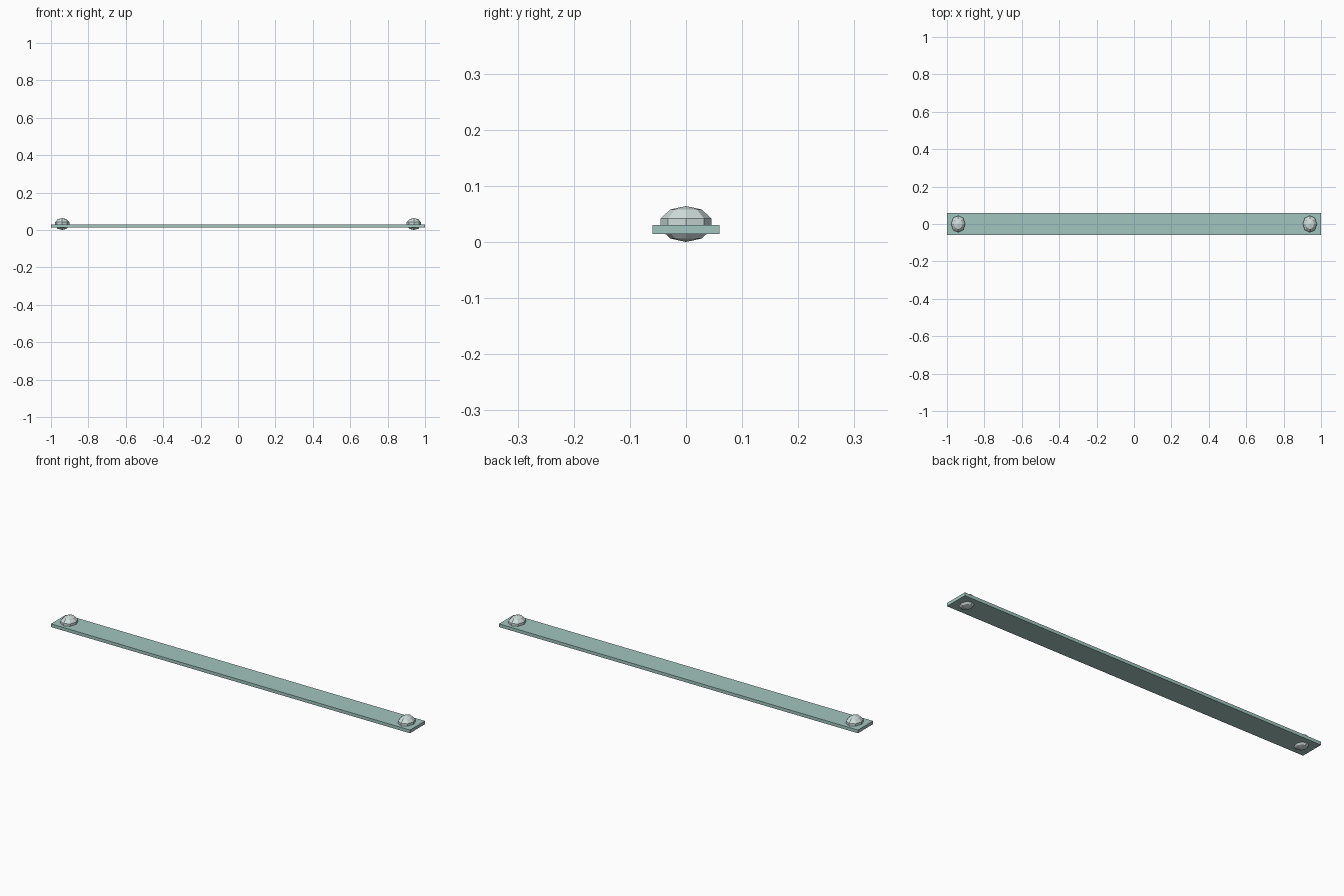
import bpy, bmesh
from mathutils import Matrix

if "Cube" in bpy.data.objects:
    bpy.data.objects.remove(bpy.data.objects["Cube"])


def add_object(name, build, color, location):
    mesh = bpy.data.meshes.new(name)
    bm = bmesh.new()
    build(bm)
    bm.to_mesh(mesh)
    bm.free()
    mat = bpy.data.materials.new(name + "_paint")
    mat.diffuse_color = (*color, 1)
    mat.use_nodes = True
    mat.node_tree.nodes["Principled BSDF"].inputs["Base Color"].default_value = mat.diffuse_color
    mesh.materials.append(mat)
    obj = bpy.data.objects.new(name, mesh)
    obj.location = location
    bpy.context.collection.objects.link(obj)
    return obj


def strap(bm):
    bmesh.ops.create_cube(bm, size=1, matrix=Matrix.Diagonal((2, 0.12, 0.016, 1)))


def rivet(bm):
    bmesh.ops.create_uvsphere(bm, u_segments=8, v_segments=5, radius=1,
                              matrix=Matrix.Diagonal((0.04, 0.0475, 0.032, 1)))


# Long flat strap
add_object("strap", strap, (0.36, 0.56, 0.52), (0, 0, 0.022))

# Low-poly rivets through both ends
for side, x in (("left", -0.94), ("right", 0.94)):
    add_object("rivet_" + side, rivet, (0.62, 0.72, 0.70), (x, 0, 0.032))
